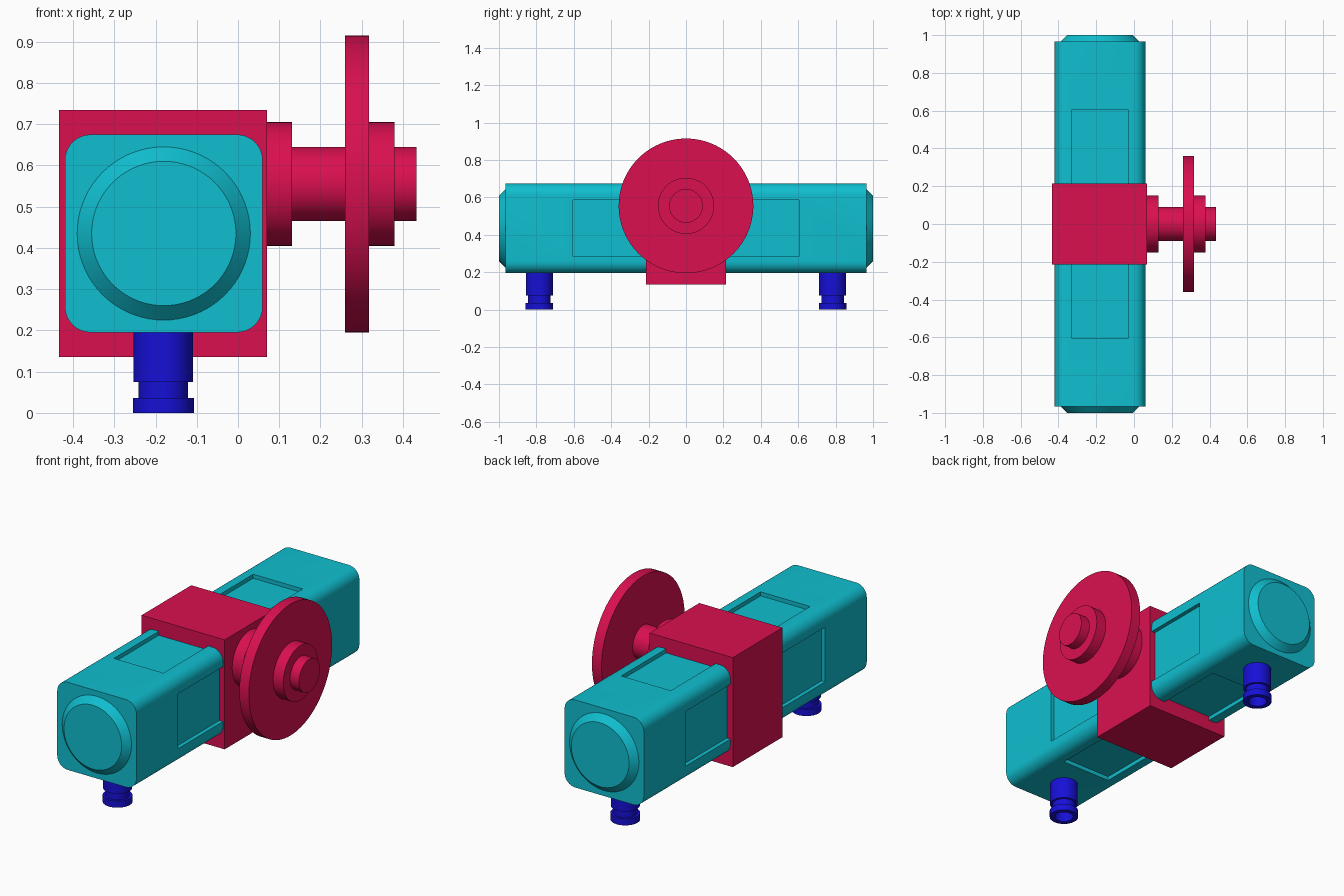
import bpy, bmesh, math
from mathutils import Matrix, Vector

if "Cube" in bpy.data.objects:
    bpy.data.objects.remove(bpy.data.objects["Cube"])


def material(name, rgb):
    m = bpy.data.materials.new(name)
    m.diffuse_color = (*rgb, 1)
    m.use_nodes = True
    m.node_tree.nodes["Principled BSDF"].inputs["Base Color"].default_value = m.diffuse_color
    return m


CYAN = material("cyan", (0.005, 0.52, 0.63))
RED = material("crimson", (0.70, 0.005, 0.08))
BLUE = material("blue", (0.008, 0.005, 0.68))


def finish(name, bm, mat):
    bmesh.ops.recalc_face_normals(bm, faces=bm.faces[:])
    me = bpy.data.meshes.new(name)
    bm.to_mesh(me)
    bm.free()
    ob = bpy.data.objects.new(name, me)
    bpy.context.collection.objects.link(ob)
    if mat:
        me.materials.append(mat)
    return ob


def smooth(ob, angle=30):
    bpy.ops.object.select_all(action='DESELECT')
    ob.select_set(True)
    bpy.context.view_layer.objects.active = ob
    bpy.ops.object.shade_smooth_by_angle(angle=math.radians(angle))


def box(name, lo, hi, mat=None, round_y=0):
    lo, hi = Vector(lo), Vector(hi)
    bm = bmesh.new()
    bmesh.ops.create_cube(bm, size=1)
    bmesh.ops.scale(bm, vec=hi - lo, verts=bm.verts)
    bmesh.ops.translate(bm, vec=(lo + hi) / 2, verts=bm.verts)
    if round_y:
        edges = [e for e in bm.edges
                 if abs(e.verts[0].co.y - e.verts[1].co.y) > 0.01]
        bmesh.ops.bevel(bm, geom=edges, offset=round_y, segments=8,
                        profile=0.5, affect='EDGES')
    return finish(name, bm, mat)


def lathe(name, profile, origin, direction, mat, steps=72):
    """Turn (radius, height) points around the given direction."""
    bm = bmesh.new()
    rings = []
    for r, h in profile:
        rings.append([bm.verts.new((r * math.cos(2 * math.pi * i / steps),
                                    r * math.sin(2 * math.pi * i / steps), h))
                      for i in range(steps)])
    for a, b in zip(rings, rings[1:]):
        for i in range(steps):
            j = (i + 1) % steps
            bm.faces.new((a[i], a[j], b[j], b[i]))
    bm.faces.new(rings[0])
    bm.faces.new(rings[-1])
    rot = Vector(direction).to_track_quat('Z', 'Y').to_matrix().to_4x4()
    bm.transform(Matrix.Translation(origin) @ rot)
    ob = finish(name, bm, mat)
    smooth(ob)
    return ob


CX, CZ, HALF = -0.18, 0.435, 0.24

# Long rounded housing with a shallow panel recess on each of its four sides
body = box("housing", (CX - HALF, -0.965, CZ - HALF),
           (CX + HALF, 0.965, CZ + HALF), CYAN, round_y=0.063)
DEPTH, PANEL = 0.022, 0.15
for dx, dz in ((1, 0), (-1, 0), (0, 1), (0, -1)):
    c = Vector((CX + dx * HALF, 0, CZ + dz * HALF))
    s = Vector((DEPTH if dx else PANEL, 0.603, DEPTH if dz else PANEL))
    cutter = box("recess_cutter", c - s, c + s)
    cutter.hide_render = True
    mod = body.modifiers.new("recess", 'BOOLEAN')
    mod.operation, mod.solver, mod.object = 'DIFFERENCE', 'EXACT', cutter
    bpy.context.view_layer.objects.active = body
    bpy.ops.object.modifier_apply(modifier=mod.name)
    bpy.data.objects.remove(cutter)
smooth(body)

# Tapered end caps and stepped hollow feet at both ends
for side, tag in ((-1, "front"), (1, "back")):
    lathe(tag + "_end_cap", [(0.21, 0), (0.21, 0.01), (0.175, 0.045)],
          (CX, side * 0.955, CZ), (0, side, 0), CYAN)
    lathe(tag + "_foot",
          [(0.048, 0.075), (0.048, 0), (0.074, 0), (0.074, 0.036),
           (0.06, 0.036), (0.06, 0.075), (0.072, 0.075), (0.072, 0.205)],
          (CX - 0.001, side * 0.784, 0), (0, 0, 1), BLUE)

# Central gearbox block
box("gearbox", (-0.434, -0.215, 0.135), (0.07, 0.215, 0.735), RED)

# Output shaft with flange, disc, hub and stub
lathe("shaft_and_disc",
      [(0.15, 0.06), (0.15, 0.131), (0.09, 0.131), (0.09, 0.26),
       (0.36, 0.26), (0.36, 0.318), (0.15, 0.318), (0.15, 0.379),
       (0.09, 0.379), (0.09, 0.433)],
      (0, 0, 0.555), (1, 0, 0), RED, steps=96)
